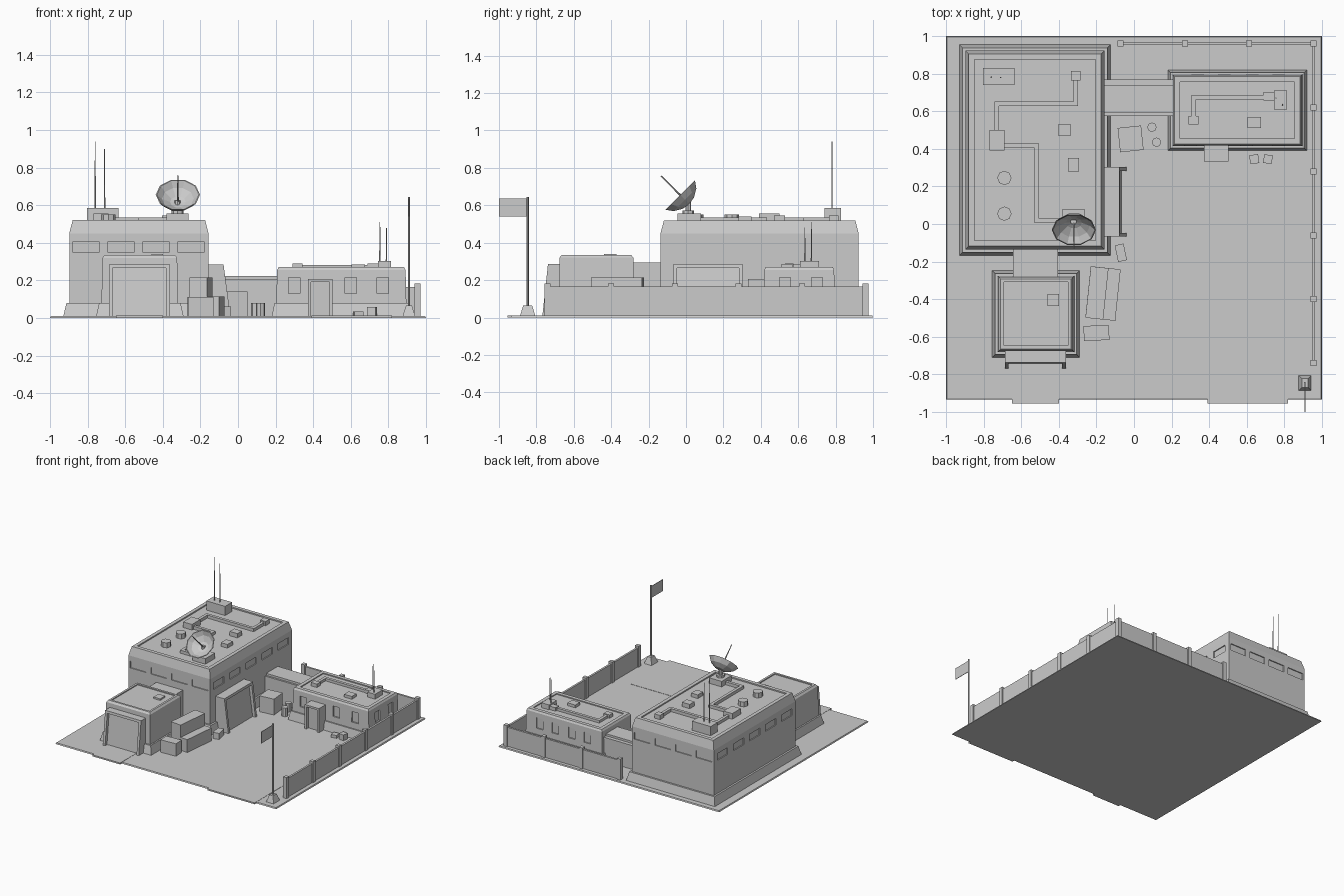
import bpy, bmesh, math
from mathutils import Matrix, Vector

if "Cube" in bpy.data.objects:
    bpy.data.objects.remove(bpy.data.objects["Cube"])


def finish(name, bm, matrix=None):
    bmesh.ops.recalc_face_normals(bm, faces=bm.faces)
    me = bpy.data.meshes.new(name)
    bm.to_mesh(me)
    bm.free()
    ob = bpy.data.objects.new(name, me)
    if matrix:
        ob.matrix_world = matrix
    bpy.context.collection.objects.link(ob)
    return ob


def add_box(bm, x0, x1, y0, y1, z0, z1):
    m = Matrix.Translation(((x0 + x1) / 2, (y0 + y1) / 2, (z0 + z1) / 2))
    bmesh.ops.create_cube(bm, size=1, matrix=m @ Matrix.Diagonal((x1 - x0, y1 - y0, z1 - z0, 1)))


def boxes(name, items, matrix=None):
    bm = bmesh.new()
    for b in items:
        add_box(bm, *b)
    return finish(name, bm, matrix)


def crate(name, x, y, w, d, z0, z1, turn=0):
    m = Matrix.Translation((x, y, 0)) @ Matrix.Rotation(math.radians(turn), 4, 'Z')
    return boxes(name, [(-w / 2, w / 2, -d / 2, d / 2, z0, z1)], m)


def stepped(name, rect, steps):
    """Rectangular shell made of rings given as (inset, z)."""
    x0, x1, y0, y1 = rect
    bm = bmesh.new()
    rings = [[bm.verts.new((x, y, z)) for x, y in ((x0 + i, y0 + i), (x1 - i, y0 + i),
             (x1 - i, y1 - i), (x0 + i, y1 - i))] for i, z in steps]
    for a, b in zip(rings, rings[1:]):
        for k in range(4):
            n = (k + 1) % 4
            bm.faces.new((a[k], a[n], b[n], b[k]))
    bm.faces.new(rings[0])
    bm.faces.new(rings[-1])
    return finish(name, bm)


def cylinder(name, x, y, z0, z1, r, n=8, r2=None):
    bm = bmesh.new()
    bmesh.ops.create_cone(bm, cap_ends=True, segments=n, radius1=r, radius2=r if r2 is None else r2,
                          depth=z1 - z0, matrix=Matrix.Translation((x, y, (z0 + z1) / 2)))
    return finish(name, bm)


def portal(name, x, y, turn, width, h, top, bottom, jamb=.02):
    """Door surround with a raked front, facing local -y."""
    bm = bmesh.new()

    def slab(x0, x1, prof):
        a = [bm.verts.new((x0, p, q)) for p, q in prof]
        b = [bm.verts.new((x1, p, q)) for p, q in prof]
        bm.faces.new(a)
        bm.faces.new(b)
        for k in range(len(a)):
            n = (k + 1) % len(a)
            bm.faces.new((a[k], a[n], b[n], b[k]))

    w = width / 2
    g = .008
    side = [(.02, g), (-bottom, g), (-top, h), (.02, h)]
    slab(-w, -w + jamb, side)
    slab(w - jamb, w, side)
    zl = h - jamb
    mid = top + (bottom - top) * jamb / h
    slab(-w + jamb, w - jamb, [(.02, zl), (-mid, zl), (-top, h), (.02, h)])
    slab(-w + jamb, w - jamb, [(.02, g), (-bottom + .025, g), (-mid + .025, zl), (.02, zl)])
    return finish(name, bm, Matrix.Translation((x, y, 0)) @ Matrix.Rotation(math.radians(turn), 4, 'Z'))


def cut_windows(ob, items):
    cutter = boxes(ob.name + "_window_cutter", items)
    cutter.hide_render = True
    cutter.display_type = 'WIRE'
    m = ob.modifiers.new("windows", 'BOOLEAN')
    m.operation = 'DIFFERENCE'
    m.object = cutter


def duct(name, pts, z0, z1, w=.024):
    h = w / 2
    boxes(name, [(min(a[0], b[0]) - h, max(a[0], b[0]) + h, min(a[1], b[1]) - h, max(a[1], b[1]) + h, z0, z1)
                 for a, b in zip(pts, pts[1:])])


G = .008

# Ground slab and driveways
stepped("ground", (-1, 1, -.935, 1), [(0, 0), (.004, .01)])
boxes("garage_ramp", [(-.65, -.40, -.955, -.70, 0, .012)])
boxes("gate_ramp", [(.39, .82, -.955, -.45, 0, .012)])

# Main hall with a band of recessed windows
hall = stepped("main_hall", (-.93, -.125, -.168, .955),
               [(0, G), (.017, .08), (.032, .08), (.032, .45), (.05, .52), (.08, .52), (.08, .51)])
wins = []
for i in range(4):
    c = -.81 + i * .187
    wins += [(c - .072, c + .072, -.2, -.128, .35, .405), (c - .072, c + .072, .915, 1, .35, .405)]
for i in range(5):
    c = -.023 + i * .208
    wins += [(-.165, -.1, c - .067, c + .067, .35, .405), (-1, -.89, c - .067, c + .067, .35, .405)]
cut_windows(hall, wins)
portal("hall_door", -.157, .118, 90, .37, .285, .08, .117)

# Garage annex and its link to the hall
stepped("garage", (-.755, -.29, -.71, -.248),
        [(0, G), (.016, .08), (.028, .08), (.034, .32), (.045, .335), (.062, .335), (.062, .327)])
boxes("garage_link", [(-.645, -.405, -.30, -.12, G, .295)])
portal("garage_door", -.525, -.678, 0, .325, .285, .06, .09)
crate("garage_hatch", -.43, -.405, .06, .065, .32, .34)

# Office block, entrance and passage
office = stepped("office", (.18, .92, .39, .82),
                 [(0, G), (.014, .08), (.024, .08), (.028, .255), (.036, .27), (.065, .27), (.065, .262)])
wins = [(c - .03, c + .03, .785, .85, .13, .215) for c in (.34, .48, .63, .77)]
wins += [(c - .03, c + .03, .36, .427, .13, .215) for c in (.30, .60, .77)]
wins += [(.883, .95, c - .03, c + .03, .13, .215) for c in (.53, .70)]
cut_windows(office, wins)
portal("office_entrance", .437, .42, 0, .13, .207, .088, .088, .016)
boxes("passage", [(-.17, .22, .575, .77, G, .205), (-.17, .22, .59, .74, .2, .222)])

# Hall roof equipment
R = .505
crate("radio_box", -.72, .785, .17, .09, R, .585)
cylinder("tall_antenna", -.76, .78, .58, .94, .004, 5, .002)
cylinder("short_antenna", -.71, .78, .58, .90, .004, 5, .002)
crate("duct_cap", -.31, .79, .05, .05, R, .545)
crate("duct_unit", -.73, .445, .08, .11, R, .556)
duct("duct_north", [(-.31, .78), (-.31, .64), (-.73, .64), (-.73, .48)], R, .535)
duct("duct_south", [(-.71, .42), (-.52, .42), (-.52, .02), (-.35, .02)], R, .535)
crate("roof_hatch_a", -.37, .50, .07, .06, R, .545)
crate("roof_hatch_b", -.322, .315, .06, .07, R, .54)
for i, y in enumerate((.245, .055)):
    cylinder(f"roof_vent_{i}", -.69, y, R, .55, .038)

# Satellite dish: faceted bowl tilted forward and up
crate("dish_base", -.322, .018, .115, .125, R, .555)
cylinder("dish_post", -.322, .012, .55, .625, .016)
cylinder("dish_collar", -.322, .012, .55, .572, .032)
bm = bmesh.new()
N = 10
prof = [(.045, .008), (.09, .033), (.118, .07), (.112, .07), (.085, .04), (.042, .016)]
rings = [[bm.verts.new((r * math.cos(2 * math.pi * k / N), r * math.sin(2 * math.pi * k / N), z))
          for k in range(N)] for r, z in prof]
for a, b in zip(rings, rings[1:]):
    for k in range(N):
        n = (k + 1) % N
        bm.faces.new((a[k], a[n], b[n], b[k]))
for ring, z in ((rings[0], 0), (rings[-1], .008)):
    tip = bm.verts.new((0, 0, z))
    for k in range(N):
        bm.faces.new((ring[k], ring[(k + 1) % N], tip))
bmesh.ops.create_cone(bm, cap_ends=True, segments=6, radius1=.006, radius2=.003, depth=.21,
                      matrix=Matrix.Translation((0, 0, .11)))
finish("dish", bm, Matrix.Translation((-.32, .018, .606)) @ Matrix.Rotation(math.radians(45), 4, 'X'))

# Office roof equipment
R = .258
crate("office_radio_box", .78, .66, .07, .10, R, .302)
crate("office_duct_unit", .718, .68, .055, .045, R, .29)
crate("office_duct_cap", .317, .553, .053, .045, R, .29)
duct("office_duct", [(.70, .675), (.317, .675), (.317, .56)], R, .283)
crate("office_hatch", .64, .54, .07, .06, R, .285)
cylinder("office_antenna_a", .755, .67, .29, .51, .004, 5, .002)
cylinder("office_antenna_b", .79, .635, .29, .48, .004, 5, .002)

# Perimeter wall with posts
boxes("perimeter_wall", [(-.07, .955, .952, .968, G, .165), (.947, .963, -.74, .96, G, .165)])
posts = [(-.072 + i * .3425, .96) for i in range(4)] + [(.955, .96 - i * .34) for i in range(1, 6)]
boxes("wall_posts", [(x - .016, x + .016, y - .016, y + .016, G, .182) for x, y in posts])

# Flag
stepped("flag_base", (.876, .944, -.888, -.805), [(0, G), (.018, .065)])
cylinder("flag_pole", .91, -.847, .06, .645, .007, 6)
boxes("flag", [(.908, .912, -1, -.847, .54, .635)])

# Crates and barrels in the yard
crate("container_lower", -.165, -.37, .16, .275, G, .115, -6)
crate("container_upper", -.197, -.367, .095, .275, .115, .215, -6)
crate("front_crate", -.2, -.58, .135, .08, G, .112, 3)
crate("small_crate", -.07, -.153, .048, .09, G, .06, 12)
crate("yard_crate", -.018, .453, .125, .13, G, .14, 6)
for i, (x, y) in enumerate(((.095, .515), (.12, .435))):
    cylinder(f"barrel_{i}", x, y, G, .08, .025)
crate("step_crate_a", .64, .345, .048, .048, G, .033, 8)
crate("step_crate_b", .713, .345, .046, .046, G, .057, -8)
